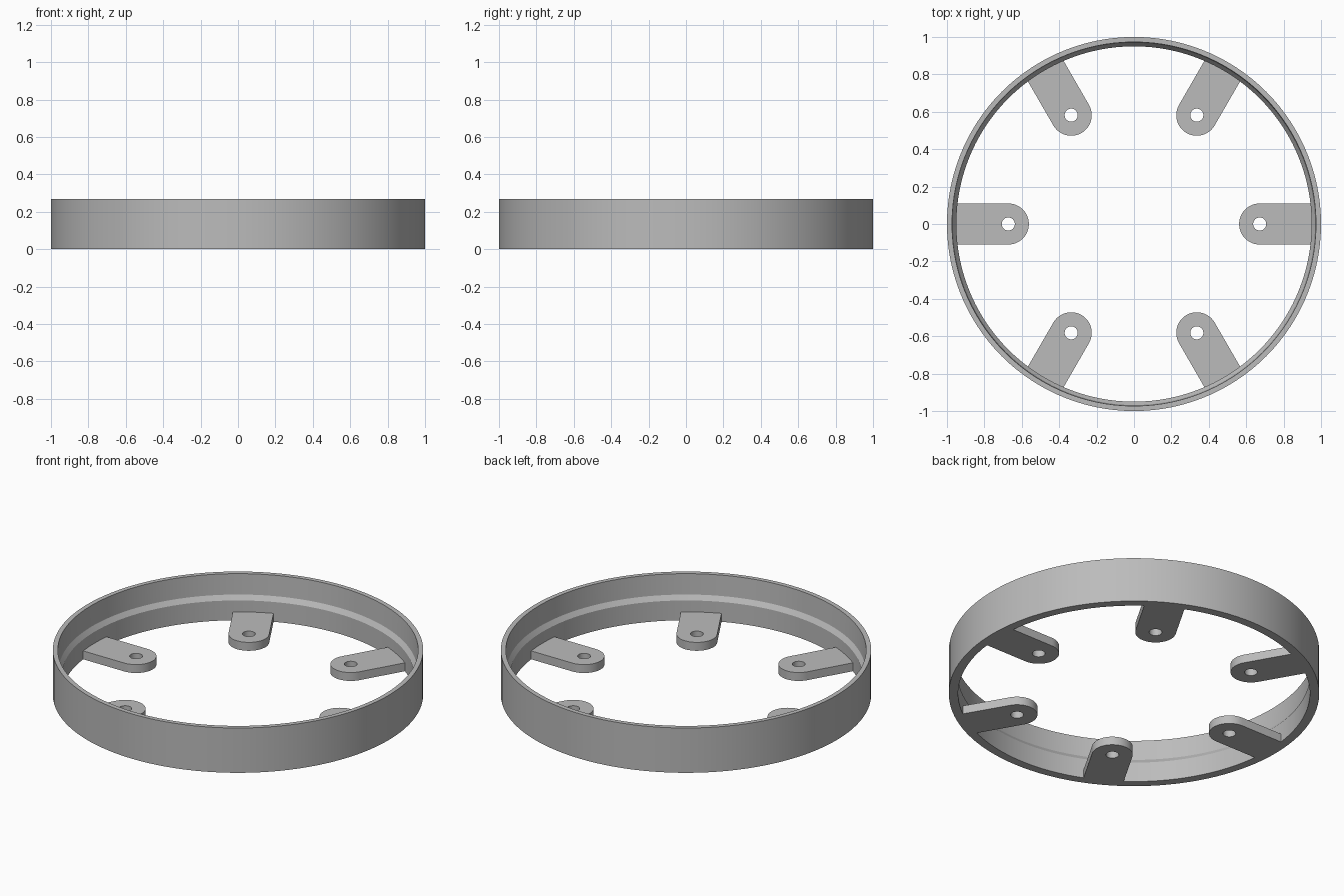
import bpy, bmesh
from math import sin, cos, pi, asin

if "Cube" in bpy.data.objects:
    bpy.data.objects.remove(bpy.data.objects["Cube"], do_unlink=True)

SEGMENTS = 120
HEIGHT, BORE = 0.267, 0.95
TAB_TOP, TAB_HALF, HOLE_X, HOLE_R = 0.05, 0.11, 0.672, 0.035

gray = bpy.data.materials.new("plain gray")
gray.use_nodes = True
COLOR = (0.5, 0.5, 0.5, 1)
gray.diffuse_color = COLOR
gray.node_tree.nodes["Principled BSDF"].inputs["Base Color"].default_value = COLOR


def finish(bm, name):
    bmesh.ops.recalc_face_normals(bm, faces=bm.faces)
    mesh = bpy.data.meshes.new(name)
    bm.to_mesh(mesh)
    bm.free()
    mesh.materials.append(gray)
    obj = bpy.data.objects.new(name, mesh)
    bpy.context.collection.objects.link(obj)
    bpy.ops.object.select_all(action="DESELECT")
    obj.select_set(True)
    bpy.context.view_layer.objects.active = obj
    bpy.ops.object.shade_smooth_by_angle(angle=pi / 7)
    return obj


def loop(bm, points):
    verts = [bm.verts.new((x, y, 0)) for x, y in points]
    return [bm.edges.new((a, b)) for a, b in zip(verts, verts[1:] + verts[:1])]


def arc(cx, radius, start, end, steps):
    angles = [start + (end - start) * i / steps for i in range(steps + 1)]
    return [(cx + radius * cos(a), radius * sin(a)) for a in angles]


# Ring: stepped wall section with a sloped ledge, turned around z
section = [(1, 0), (1, HEIGHT), (0.973, HEIGHT), (0.968, 0.145),
           (BORE, 0.118), (BORE, 0)]
bm = bmesh.new()
rows = [[bm.verts.new((r * cos(2 * pi * i / SEGMENTS), r * sin(2 * pi * i / SEGMENTS), z))
         for r, z in section] for i in range(SEGMENTS)]
for i, row in enumerate(rows):
    after = rows[(i + 1) % SEGMENTS]
    for j in range(len(section)):
        k = (j + 1) % len(section)
        bm.faces.new((row[j], after[j], after[k], row[k]))
finish(bm, "ring")

# Mounting tabs: rounded inner end, drilled hole, outer end following the bore
spread = asin(TAB_HALF / BORE)
outline = (arc(HOLE_X, TAB_HALF, pi / 2, 3 * pi / 2, 24)
           + arc(0, BORE + 0.001, -spread, spread, 6))
hole = arc(HOLE_X, HOLE_R, 0, 2 * pi, 24)[:-1]
for n in range(6):
    bm = bmesh.new()
    edges = loop(bm, outline) + loop(bm, hole)
    bmesh.ops.triangle_fill(bm, edges=edges, use_beauty=True)
    grown = bmesh.ops.extrude_face_region(bm, geom=bm.faces[:], use_keep_orig=True)
    top = [v for v in grown["geom"] if isinstance(v, bmesh.types.BMVert)]
    bmesh.ops.translate(bm, verts=top, vec=(0, 0, TAB_TOP))
    tab = finish(bm, f"mounting_tab_{n + 1}")
    tab.rotation_euler.z = n * pi / 3
